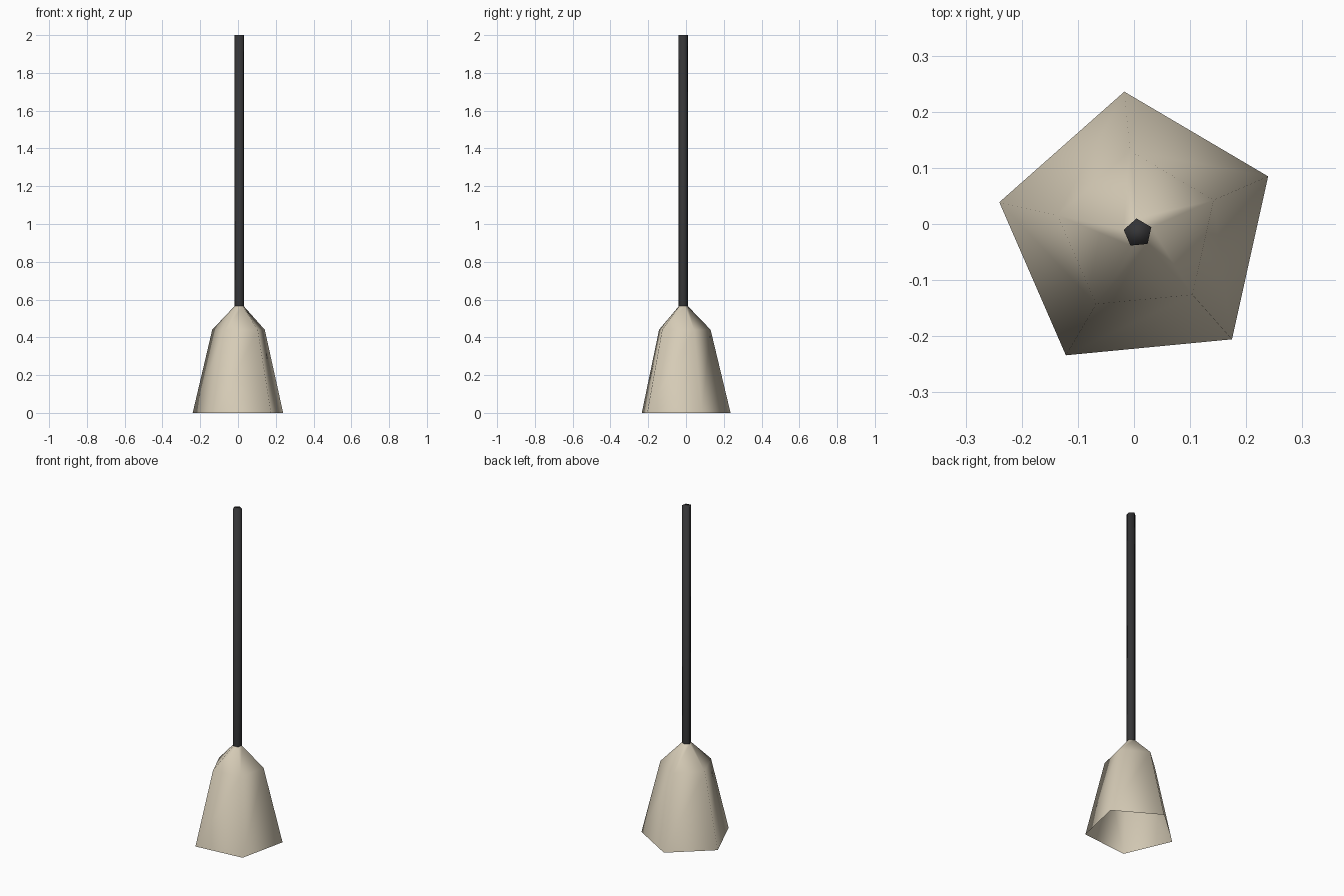
import bpy, bmesh, math

cube = bpy.data.objects.get("Cube")
if cube:
    bpy.data.objects.remove(cube, do_unlink=True)

SIDES = 5
CENTRE = (0.007, -0.016)
START = math.radians(95.5)


def material(name, rgb):
    mat = bpy.data.materials.new(name)
    mat.use_nodes = True
    mat.diffuse_color = (*rgb, 1)
    mat.node_tree.nodes["Principled BSDF"].inputs["Base Color"].default_value = (*rgb, 1)
    return mat


def lofted_part(name, profile, mat, cap_top=False):
    """Sweep a (radius, height) profile around a five-sided ring."""
    bm = bmesh.new()
    rings = []
    for radius, z in profile:
        ring = []
        for i in range(SIDES):
            a = START + math.tau * i / SIDES
            ring.append(bm.verts.new((CENTRE[0] + radius * math.cos(a),
                                      CENTRE[1] + radius * math.sin(a), z)))
        rings.append(ring)
    for low, high in zip(rings, rings[1:]):
        for i in range(SIDES):
            j = (i + 1) % SIDES
            bm.faces.new((low[i], low[j], high[j], high[i]))
    if cap_top:
        bm.faces.new(rings[-1])
    for face in bm.faces:
        face.smooth = True
    mesh = bpy.data.meshes.new(name)
    bm.to_mesh(mesh)
    bm.free()
    mesh.materials.append(mat)
    obj = bpy.data.objects.new(name, mesh)
    bpy.context.collection.objects.link(obj)
    return obj


straw = material("pale straw", (0.67, 0.60, 0.47))
dark = material("charcoal", (0.035, 0.035, 0.037))

# Flared bristle head, open underneath
lofted_part("bristle_head", [(0.253, 0), (0.147, 0.44), (0.026, 0.565)], straw)

# Long slim handle
lofted_part("handle", [(0.026, 0.565), (0.026, 2.0)], dark, cap_top=True)
